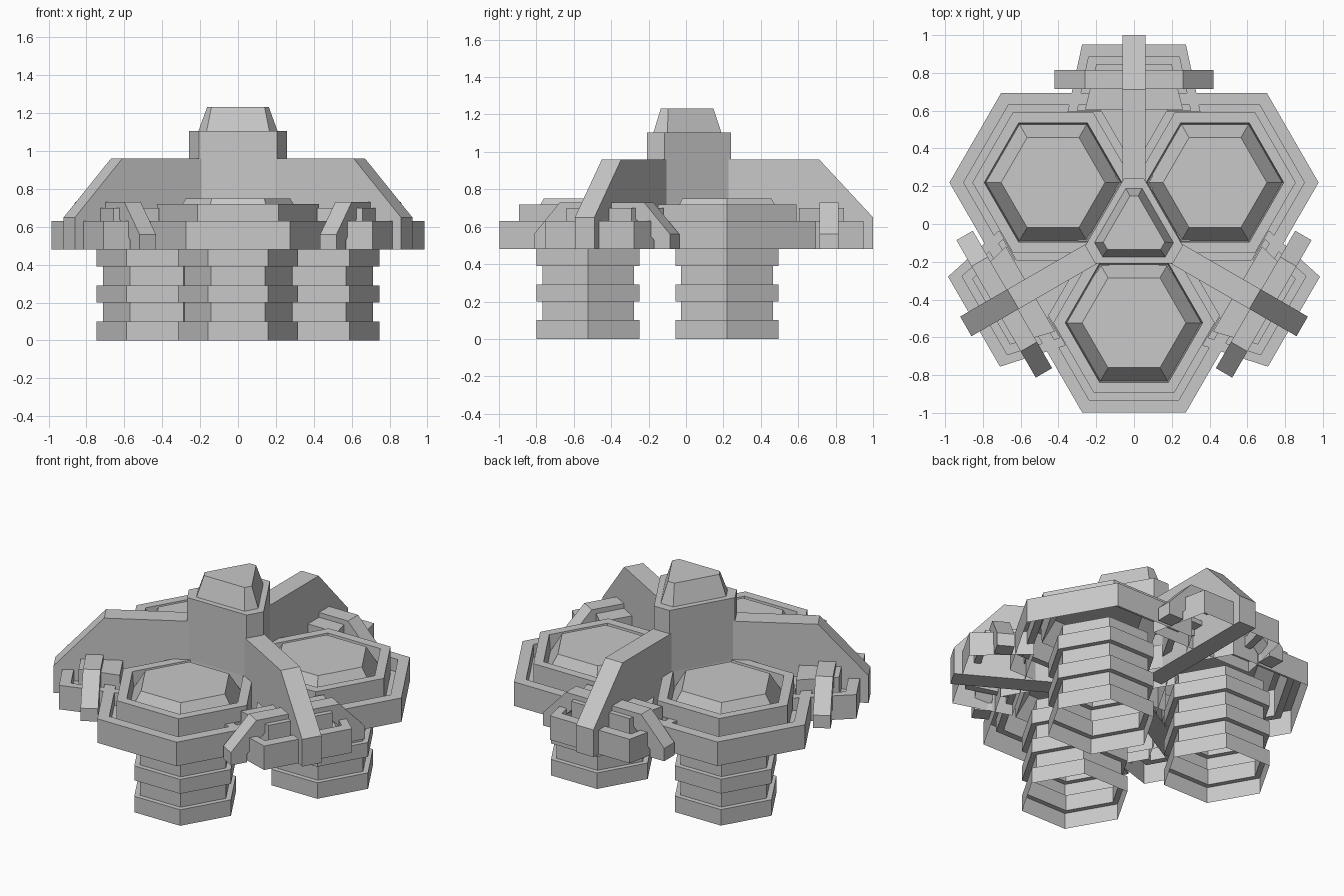
import bpy, bmesh, math
from mathutils import Matrix

if "Cube" in bpy.data.objects:
    bpy.data.objects.remove(bpy.data.objects["Cube"])

YC = -0.028          # centre of the three-fold symmetry
COS30 = math.cos(math.pi / 6)

grey = bpy.data.materials.new("light_grey")
grey.diffuse_color = (0.58, 0.58, 0.58, 1)
grey.use_nodes = True
grey.node_tree.nodes["Principled BSDF"].inputs["Base Color"].default_value = grey.diffuse_color


def finish(bm, name, turn=0):
    """Turn the part by a third of a circle and add it to the scene."""
    bmesh.ops.recalc_face_normals(bm, faces=bm.faces)
    m = Matrix.Translation((0, YC, 0)) @ Matrix.Rotation(turn * math.tau / 3, 4, 'Z')
    bmesh.ops.transform(bm, matrix=m, verts=bm.verts)
    me = bpy.data.meshes.new(name)
    bm.to_mesh(me)
    bm.free()
    me.materials.append(grey)
    bpy.context.collection.objects.link(bpy.data.objects.new(name, me))


def loft(name, loops, turn=0, cap=True):
    """Skin a stack of loops [(points, z)], open at the start."""
    bm = bmesh.new()
    rings = [[bm.verts.new((x, y, z)) for x, y in pts] for pts, z in loops]
    for a, b in zip(rings, rings[1:]):
        n = len(a)
        for i in range(n):
            j = (i + 1) % n
            bm.faces.new((a[i], a[j], b[j], b[i]))
    if cap:
        bm.faces.new(rings[-1])
    finish(bm, name, turn)


def prism(name, profile, to3d, lo, hi, turn=0):
    """Closed solid from a profile pushed between two offsets."""
    bm = bmesh.new()
    a = [bm.verts.new(to3d(p, lo)) for p in profile]
    b = [bm.verts.new(to3d(p, hi)) for p in profile]
    n = len(a)
    bm.faces.new(a)
    bm.faces.new(b[::-1])
    for i in range(n):
        bm.faces.new((a[i], a[(i + 1) % n], b[(i + 1) % n], b[i]))
    finish(bm, name, turn)


def hexagon(apothem):
    r = apothem / COS30
    return [(r * math.cos(i * math.pi / 3), -0.495 + r * math.sin(i * math.pi / 3))
            for i in range(6)]


def blunt_triangle(flat, tip):
    """Triangle with cut corners, corners towards the three fins."""
    w = (2 * flat - tip) * math.tan(math.pi / 6)
    pts = []
    for k in range(3):
        a = math.pi / 2 + k * math.tau / 3
        c, s = math.cos(a), math.sin(a)
        pts += [(tip * c + w * s, tip * s - w * c), (tip * c - w * s, tip * s + w * c)]
    return pts


def trapezoid(w_out, u_out, w_in, u_in):
    return [(-w_in, u_in), (w_in, u_in), (w_out, u_out), (-w_out, u_out)]


# Profiles as (apothem, z)
pod = [(.475, .48), (.475, .63), (.41, .63), (.41, .55), (.37, .55), (.37, .72),
       (.315, .72), (.308, .62), (.238, .75)]
levels = [0, .1, .2, .29, .39, .48, .56]
leg = []
for i, (z0, z1) in enumerate(zip(levels, levels[1:])):
    a = .245 if i % 2 else .275
    leg += [(a, z0), (a, z1)]

fin = [(.2, .48), (1.028, .48), (1.028, .65), (.74, .96), (.2, .96)]
arm = [(.42, .48), (.42, .56), (.26, .73), (0, .73), (0, .65), (.2, .65), (.32, .53), (.32, .48)]

for k in range(3):
    # Pod with rim, groove and dome, standing on a ribbed hollow leg
    loft("pod", [(hexagon(a), z) for a, z in pod], k)
    loft("ribbed_leg", [(hexagon(a), z) for a, z in leg], k, cap=False)

    # Tall fin between two pods
    prism("fin", fin, lambda p, o: (o, p[0], p[1]), -.06, .06, k)

    # Connector housing with groove and raised block
    outer = trapezoid(.275, .978, .352, .62)
    rim = trapezoid(.24, .913, .30, .628)
    block = trapezoid(.2, .873, .26, .633)
    loft("connector", [(outer, .48), (outer, .63), (rim, .63), (rim, .56),
                       (block, .56), (block, .70)], k)

    # Deck filling the gap beside the fin
    web = trapezoid(.18, .70, .03, .43)
    prism("web", web, lambda p, o: (p[0], p[1], o), .60, .629, k)

    # Pair of bent clamp arms
    for side in (-1, 1):
        prism("clamp_arm", arm, lambda p, o, s=side: (s * p[0], o, p[1]), .743, .843, k)

# Central tower and its tapered cap
body = blunt_triangle(.18, .268)
loft("tower", [(body, .48), (body, 1.105)])
loft("tower_cap", [(blunt_triangle(.147, .218), 1.10), (blunt_triangle(.107, .175), 1.232)])
